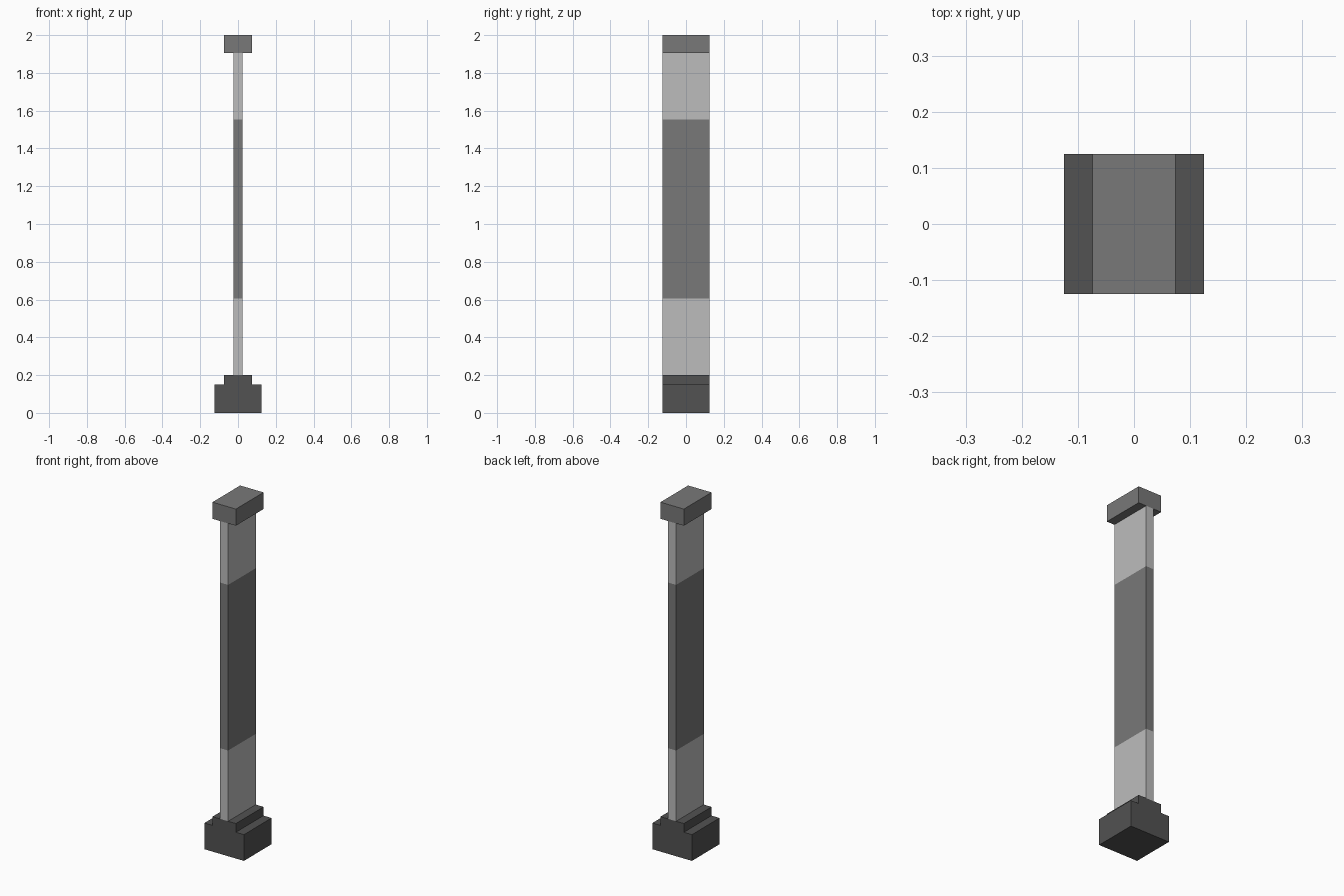
import bpy, bmesh
from mathutils import Vector

cube = bpy.data.objects.get("Cube")
if cube:
    bpy.data.objects.remove(cube, do_unlink=True)

HALF_DEPTH = 0.125


def make_material(name, grey):
    mat = bpy.data.materials.new(name)
    mat.use_nodes = True
    colour = (grey, grey, grey, 1)
    mat.diffuse_color = colour
    mat.node_tree.nodes["Principled BSDF"].inputs["Base Color"].default_value = colour
    return mat


dark = make_material("dark grey", 0.085)
medium = make_material("medium grey", 0.19)
light = make_material("light grey", 0.505)


def extrude_outline(name, right_side, materials, cuts=()):
    """Mirror a half outline (x, z), extrude it front to back, cut it at heights."""
    outline = right_side + [(-x, z) for x, z in reversed(right_side)]
    bm = bmesh.new()
    face = bm.faces.new([bm.verts.new((x, -HALF_DEPTH, z)) for x, z in outline])
    result = bmesh.ops.extrude_face_region(bm, geom=[face], use_keep_orig=True)
    moved = [v for v in result["geom"] if isinstance(v, bmesh.types.BMVert)]
    bmesh.ops.translate(bm, vec=Vector((0, 2 * HALF_DEPTH, 0)), verts=moved)
    for z in cuts:
        bmesh.ops.bisect_plane(bm, geom=bm.verts[:] + bm.edges[:] + bm.faces[:],
                               plane_co=(0, 0, z), plane_no=(0, 0, 1))
    bmesh.ops.recalc_face_normals(bm, faces=bm.faces[:])
    # The part between the two cuts takes the second material
    if cuts:
        for f in bm.faces:
            f.material_index = int(cuts[0] < f.calc_center_median().z < cuts[1])
    mesh = bpy.data.meshes.new(name)
    bm.to_mesh(mesh)
    bm.free()
    for mat in materials:
        mesh.materials.append(mat)
    obj = bpy.data.objects.new(name, mesh)
    bpy.context.collection.objects.link(obj)
    return obj


# Stepped foot
extrude_outline("stepped_base",
                [(0.125, 0), (0.125, 0.15), (0.074, 0.15), (0.074, 0.2)], [dark])
# Thin upright with a darker middle band
extrude_outline("upright_panel", [(0.025, 0.2), (0.025, 1.905)],
                [light, medium], cuts=(0.605, 1.553))
# Cap block
extrude_outline("top_cap", [(0.074, 1.905), (0.074, 2.0)], [medium])
